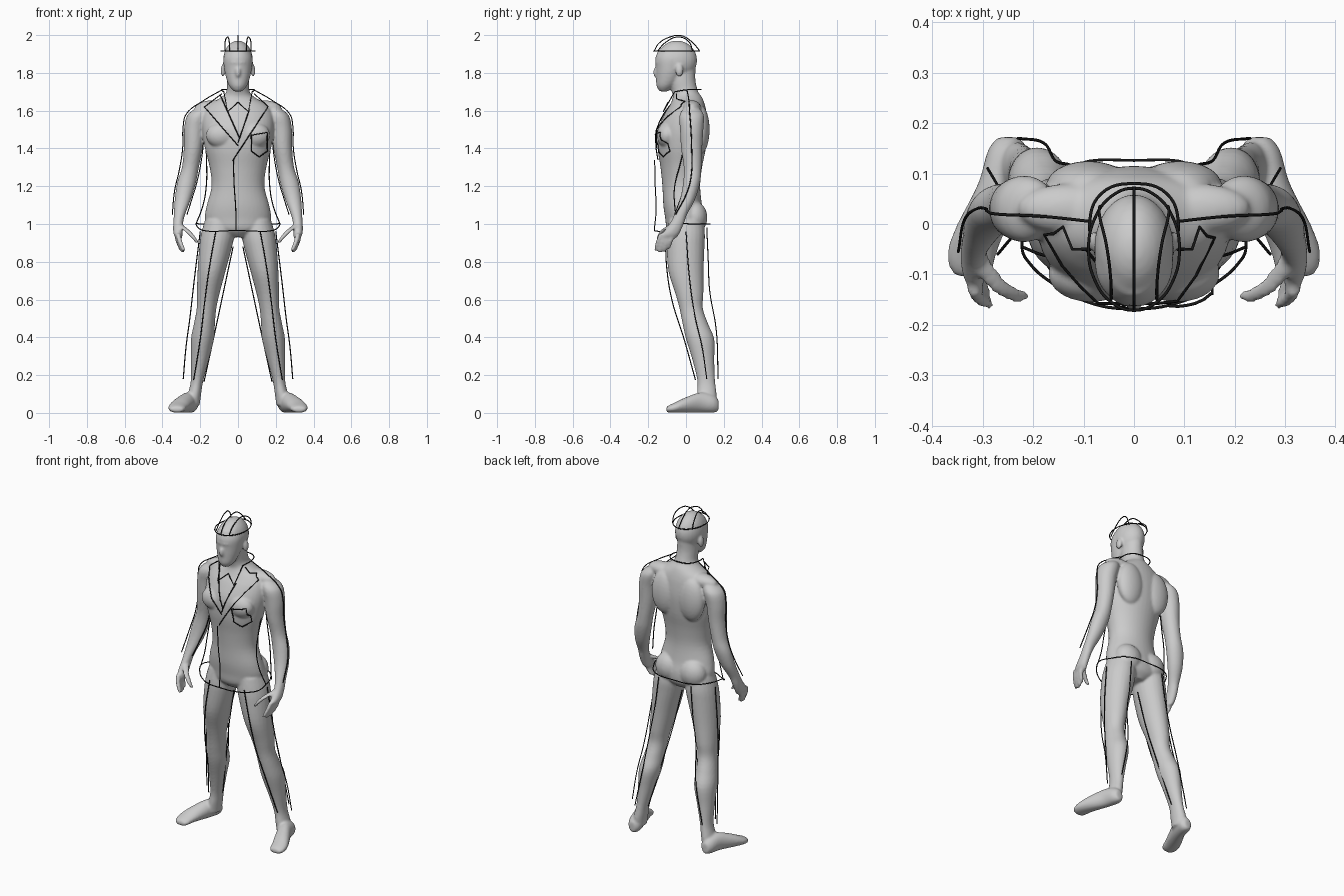
import bpy, bmesh, math
from mathutils import Vector, Matrix
from mathutils.bvhtree import BVHTree


def spline(rows, steps=4):
    """Catmull-Rom resampling of rows of numbers."""
    out, n = [], len(rows)
    for i in range(n - 1):
        p = [rows[max(0, min(n - 1, i + k))] for k in (-1, 0, 1, 2)]
        for s in range(steps):
            t = s / steps
            out.append([0.5 * (2 * b + (c - a) * t + (2 * a - 5 * b + 4 * c - d) * t * t
                               + (3 * b - a - 3 * c + d) * t ** 3) for a, b, c, d in zip(*p)])
    return out + [list(rows[-1])]


def loft(bm, rows, sx=1, axis='Z', sides=24):
    """Closed tube; rows are x, y, z and two radii of an ellipse across the axis."""
    rings = []
    for x, y, z, a, b in spline(rows):
        ring = []
        for k in range(sides):
            t = 2 * math.pi * k / sides
            u, v = a * math.cos(t), b * math.sin(t)
            off = (u, v, 0) if axis == 'Z' else (u, 0, v)
            ring.append(bm.verts.new((sx * (x + off[0]), y + off[1], z + off[2])))
        rings.append(ring)
    for r, q in zip(rings, rings[1:]):
        for k in range(sides):
            j = (k + 1) % sides
            bm.faces.new((r[k], r[j], q[j], q[k]))
    bm.faces.new(rings[0])
    bm.faces.new(rings[-1])


def blob(bm, c, r):
    m = Matrix.Translation(c) @ Matrix.Diagonal((*r, 1))
    bmesh.ops.create_uvsphere(bm, u_segments=24, v_segments=16, radius=1, matrix=m)


bm = bmesh.new()
# torso and neck: z, front y, back y, half width
torso = [(.93, -.06, .06, .05), (.97, -.10, .095, .15), (1.03, -.11, .10, .175), (1.10, -.12, .085, .165),
         (1.20, -.125, .075, .14), (1.30, -.135, .085, .15), (1.40, -.15, .105, .175),
         (1.50, -.148, .115, .19), (1.58, -.115, .11, .185), (1.63, -.085, .10, .155),
         (1.67, -.07, .085, .09), (1.70, -.075, .065, .062), (1.76, -.09, .05, .058), (1.82, -.09, .05, .055)]
loft(bm, [(0, (f + b) / 2, z, w, (b - f) / 2) for z, f, b, w in torso], sides=40)
# head: cranium, face, brow and nose
blob(bm, (0, -.048, 1.866), (.079, .107, .105))
loft(bm, [(0, -.118, 1.702, .022, .022), (0, -.108, 1.73, .046, .048), (0, -.093, 1.77, .062, .066),
          (0, -.083, 1.82, .073, .077), (0, -.075, 1.88, .077, .087), (0, -.06, 1.93, .06, .08)])
blob(bm, (0, -.135, 1.855), (.05, .03, .014))
blob(bm, (0, -.155, 1.803), (.015, .02, .03))
blob(bm, (0, -.143, 1.755), (.025, .016, .013))

arm = [(.185, .03, 1.615, .035, .04), (.212, .03, 1.575, .057, .065), (.23, .03, 1.50, .056, .062),
       (.237, .03, 1.40, .05, .056), (.252, .035, 1.30, .045, .047), (.272, .03, 1.22, .05, .045),
       (.292, .008, 1.13, .043, .04), (.31, -.028, 1.05, .03, .034), (.317, -.05, 1.0, .026, .038),
       (.318, -.08, .95, .024, .046), (.312, -.095, .925, .018, .044)]
leg = [(.10, 0, 1.02, .075, .09), (.107, 0, .95, .088, .10), (.118, -.002, .88, .087, .10),
       (.14, 0, .75, .074, .093), (.158, .018, .63, .06, .074), (.167, .028, .55, .052, .062),
       (.178, .05, .47, .056, .068), (.188, .075, .39, .061, .075), (.202, .092, .28, .047, .058),
       (.217, .107, .17, .033, .047), (.23, .11, .1, .035, .052), (.24, .11, .04, .037, .05)]
foot = [(.25, .172, .04, .02, .03), (.25, .145, .048, .04, .047), (.265, .08, .055, .044, .054),
        (.30, .0, .042, .05, .041), (.319, -.05, .03, .05, .029), (.323, -.085, .022, .044, .021),
        (.322, -.104, .018, .03, .013)]
for s in (-1, 1):
    loft(bm, arm, s)
    loft(bm, leg, s)
    loft(bm, foot, s, 'Y')
    # fingers and thumb
    for i in range(4):
        y, l = -.062 - .022 * i, (.07, .085, .09, .08)[i]
        loft(bm, [(.318, y, .95, .014, .014), (.32 - .004 * i, y - .018, .95 - .5 * l, .013, .013),
                  (.304 - .005 * i, y - .03, .945 - l, .011, .011), (.298 - .005 * i, y - .032, .938 - l, .006, .006)],
             s, sides=12)
    loft(bm, [(.308, -.07, .995, .018, .022), (.27, -.12, .965, .017, .018), (.237, -.14, .93, .013, .015),
              (.215, -.143, .9, .009, .01)], s, sides=12)
    # ears and muscle masses
    blob(bm, (s * .08, -.035, 1.812), (.012, .021, .033))
    blob(bm, (s * .085, -.1, 1.47), (.085, .055, .068))
    blob(bm, (s * .09, .075, 1.5), (.085, .05, .13))
    blob(bm, (s * .082, .045, 1.035), (.083, .068, .085))
    blob(bm, (s * .13, .03, 1.615), (.1, .05, .04))
bmesh.ops.recalc_face_normals(bm, faces=bm.faces)
me = bpy.data.meshes.new("body")
bm.to_mesh(me)
bm.free()
body = bpy.data.objects.new("body", me)
bpy.context.collection.objects.link(body)
rm = body.modifiers.new("fuse", 'REMESH')
rm.mode, rm.voxel_size, rm.use_smooth_shade = 'VOXEL', .007, True
sm = body.modifiers.new("soften", 'SMOOTH')
sm.factor, sm.iterations = .5, 5
bpy.context.view_layer.update()
tree = BVHTree.FromObject(body, bpy.context.evaluated_depsgraph_get())

black = bpy.data.materials.new("black_line")
black.diffuse_color = (.01, .01, .01, 1)


def line(name, pts, smooth=True, closed=False, mirror=False):
    """Thin round line through points."""
    cu = bpy.data.curves.new(name, 'CURVE')
    cu.dimensions, cu.bevel_depth, cu.bevel_resolution, cu.resolution_u = '3D', .003, 1, 6
    cu.use_fill_caps = True
    for s in ((1, -1) if mirror else (1,)):
        sp = cu.splines.new('BEZIER')
        sp.bezier_points.add(len(pts) - 1)
        sp.use_cyclic_u = closed
        for bp, p in zip(sp.bezier_points, pts):
            bp.co = (s * p[0], p[1], p[2])
            bp.handle_left_type = bp.handle_right_type = 'AUTO' if smooth else 'VECTOR'
    cu.materials.append(black)
    bpy.context.collection.objects.link(bpy.data.objects.new(name, cu))


def drape(name, pts, closed=False):
    """Straight front-view outline (x, z) laid over the front of the body."""
    ends = pts + pts[:1] if closed else pts
    out, y = [], -.05
    for (x0, z0), (x1, z1) in zip(ends, ends[1:]):
        for k in range(6):
            t = k / 5
            x, z = x0 + (x1 - x0) * t, z0 + (z1 - z0) * t
            hit = tree.ray_cast(Vector((x, -1, z)), Vector((0, 1, 0)))[0]
            y = hit.y - .009 if hit else y
            if k or not out:
                out.append((x, y, z))
    line(name, out, False)


# hair outline: ring and three arches
line("hairline_ring", [(.09 * math.cos(t), -.05 + .121 * math.sin(t), 1.915)
                       for t in [k * math.pi / 6 for k in range(12)]], closed=True)
line("hair_arch_middle", [(0, -.168, 1.917), (0, -.145, 1.955), (0, -.085, 1.99), (0, -.025, 1.997),
                          (0, .03, 1.965), (0, .072, 1.918)])
line("hair_arch_side", [(.045, -.15, 1.917), (.046, -.11, 1.96), (.055, -.04, 1.99),
                        (.068, .015, 1.965), (.068, .035, 1.917)], mirror=True)

# jacket collar, shirt collar, lapels, pocket
line("collar_band", [(-.075, -.06, 1.70), (-.088, 0, 1.71), (-.065, .06, 1.712), (0, .08, 1.712),
                     (.065, .06, 1.712), (.088, 0, 1.71), (.075, -.06, 1.70)])
for s, side in ((-1, "right"), (1, "left")):
    line("shirt_collar_" + side, [(s * .075, -.06, 1.70), (s * .055, -.12, 1.595), (0, -.095, 1.645)], False)
drape("lapel_right", [(-.085, 1.69), (-.178, 1.62), (0, 1.415)])
drape("lapel_left", [(.085, 1.69), (.16, 1.622), (-.025, 1.34)])
drape("lapel_roll_right", [(-.095, 1.685), (.008, 1.455)])
drape("lapel_roll_left", [(.06, 1.605), (0, 1.43)])
drape("breast_pocket", [(.07, 1.47), (.155, 1.485), (.155, 1.385), (.112, 1.355), (.072, 1.385)], True)

# jacket body lines and hem
line("jacket_front_edge", [(-.025, -.166, 1.34), (-.02, -.163, 1.2), (-.012, -.158, 1.08), (-.01, -.168, .966)])
half = [(.09, -.155, .962), (.165, -.115, .963), (.205, -.08, .975), (.222, -.045, 1.0), (.2, .03, 1.0),
        (.13, .11, 1.0)]
line("jacket_hem", [(-.01, -.168, .966)] + half + [(0, .126, 1.0)]
     + [(-x, y, z) for x, y, z in reversed(half)], closed=True)
line("jacket_side", [(.172, 0, 1.45), (.166, -.03, 1.32), (.168, -.06, 1.2), (.185, -.06, 1.1),
                     (.222, -.045, 1.0)], mirror=True)

# sleeve lines
line("sleeve_outer", [(.085, .005, 1.71), (.18, .015, 1.655), (.275, .02, 1.58), (.29, .025, 1.52),
                      (.293, .03, 1.4), (.312, .03, 1.28), (.335, .01, 1.18), (.348, -.055, 1.05)], mirror=True)
line("sleeve_inner", [(.18, .01, 1.46), (.192, .01, 1.35), (.218, .0, 1.22), (.245, -.03, 1.13),
                      (.27, -.06, 1.05)], mirror=True)

# trouser lines
line("trouser_crease", [(.118, -.108, .96), (.15, -.103, .78), (.175, -.075, .6), (.2, -.01, .39),
                        (.235, .05, .175)], mirror=True)
line("trouser_back", [(.11, .11, .98), (.13, .118, .8), (.155, .125, .65), (.178, .16, .44),
                      (.23, .17, .18)], mirror=True)
line("trouser_outer", [(.2, 0, .96), (.232, .02, .7), (.255, .05, .5), (.275, .085, .35),
                       (.29, .11, .18)], mirror=True)
line("trouser_inner", [(.026, 0, .88), (.075, .02, .65), (.122, .06, .43), (.18, .11, .165)], mirror=True)
